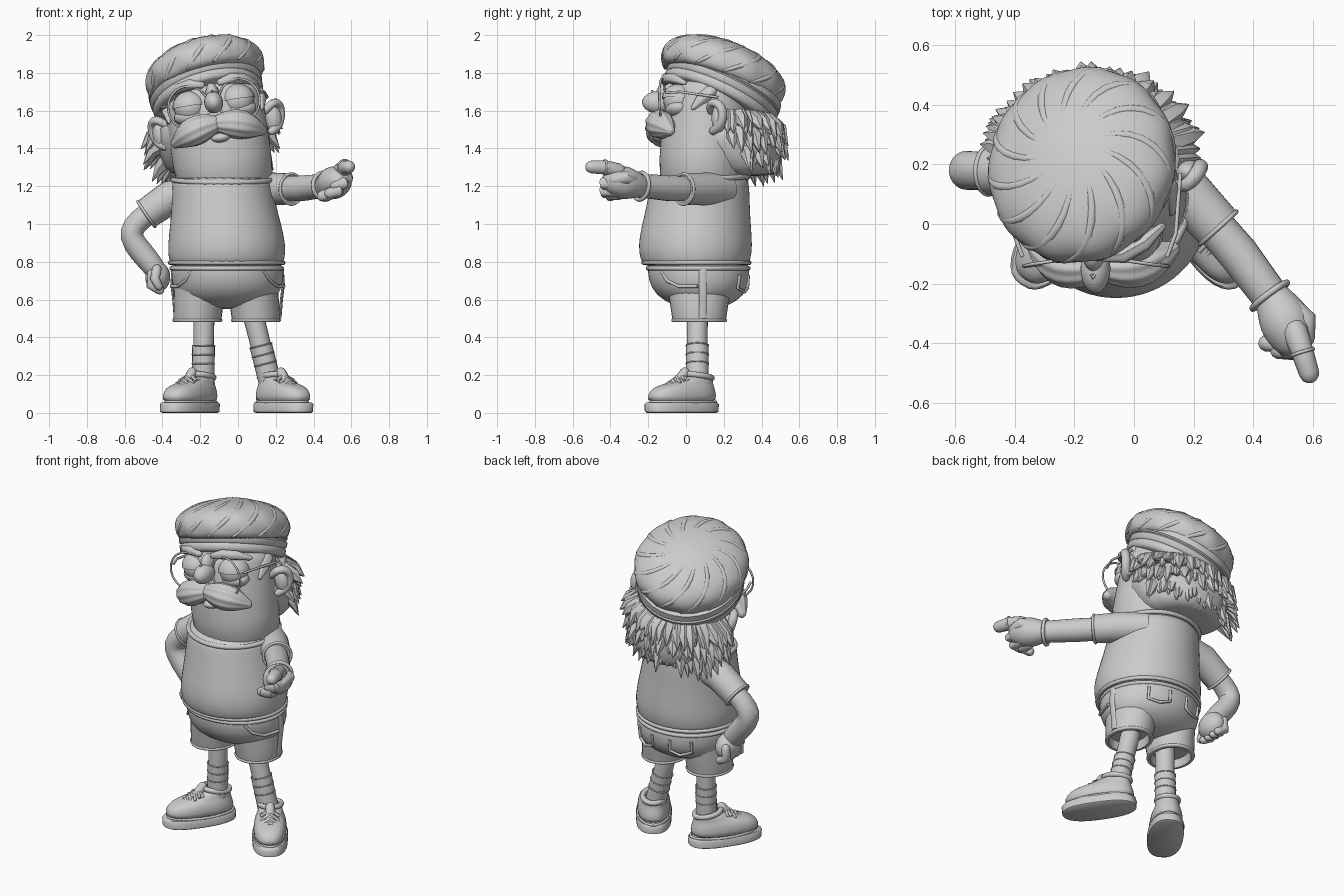
import bpy, bmesh, math, random
from math import sin, cos, pi, radians, copysign
from mathutils import Vector, Matrix, Quaternion

random.seed(4)
if "Cube" in bpy.data.objects:
    bpy.data.objects.remove(bpy.data.objects["Cube"])

clay = bpy.data.materials.new("plain_grey")
clay.use_nodes = True
clay.diffuse_color = (0.6, 0.6, 0.6, 1)
clay.node_tree.nodes["Principled BSDF"].inputs["Base Color"].default_value = (0.6, 0.6, 0.6, 1)

Z = Vector((0, 0, 1))
WORLD = Matrix.Identity(4)


def tilted(origin, normal):
    return Matrix.Translation(origin) @ Z.rotation_difference(Vector(normal)).to_matrix().to_4x4()


# Leaning head frame, tilted crown frame and steeper band frame
FACE = Matrix.Translation((-0.115, 0, 1.55)) @ Matrix.Rotation(radians(-8.5), 4, 'Y')
HAT = tilted((-0.14, 0.148, 1.67), (-0.27, 0.38, 1))
BAND = tilted((-0.15, 0.16, 1.635), (-0.28, 0.48, 1))


def finish(name, bm, frame=WORLD, subdiv=0):
    bm.transform(frame)
    bmesh.ops.recalc_face_normals(bm, faces=bm.faces)
    mesh = bpy.data.meshes.new(name)
    bm.to_mesh(mesh)
    bm.free()
    mesh.polygons.foreach_set("use_smooth", [True] * len(mesh.polygons))
    mesh.set_sharp_from_angle(angle=radians(50))
    mesh.materials.append(clay)
    obj = bpy.data.objects.new(name, mesh)
    bpy.context.collection.objects.link(obj)
    if subdiv:
        obj.modifiers.new("smooth", 'SUBSURF').levels = subdiv
        obj.modifiers["smooth"].render_levels = subdiv


def add_sweep(bm, pts, radii, n=16, dome=False, flat=False, ridge=0, count=0, twist=0, power=1):
    """Tube along a path; each radius is a number or an (rx, ry) pair."""
    pts = [Vector(p) for p in pts]
    radii = [r if isinstance(r, tuple) else (r, r) for r in radii]
    if dome:
        for end, step in ((0, 1), (-1, -2)):
            d = (pts[end] - pts[step]).normalized()
            p, (a, b) = pts[end], radii[end]
            for t in (35, 62, 84):
                t = radians(t)
                at = len(pts) if end else 0
                pts.insert(at, p + d * a * sin(t))
                radii.insert(at, (a * cos(t), b * cos(t)))
    q, last, rings = Quaternion(), Z, []
    for i, p in enumerate(pts):
        d = (pts[min(i + 1, len(pts) - 1)] - pts[max(i - 1, 0)]).normalized()
        if not flat:
            q = last.rotation_difference(d) @ q
            last = d
        ring = []
        for j in range(n):
            a = 2 * pi * j / n
            k = 1 + ridge * cos(count * a + twist * i)
            c, s = (copysign(abs(v) ** power, v) for v in (cos(a), sin(a)))
            ring.append(bm.verts.new(p + q @ Vector((radii[i][0] * k * c, radii[i][1] * k * s, 0))))
        rings.append(ring)
    for low, high in zip(rings, rings[1:]):
        for j in range(n):
            bm.faces.new((low[j], low[(j + 1) % n], high[(j + 1) % n], high[j]))
    bm.faces.new(rings[0])
    bm.faces.new(rings[-1])


def sweep(name, pts, radii, frame=WORLD, subdiv=0, **kw):
    bm = bmesh.new()
    add_sweep(bm, pts, radii, **kw)
    finish(name, bm, frame, subdiv)


def stack(name, rows, frame=WORLD, **kw):
    """Body built from level rings given as (x, y, z, rx, ry)."""
    sweep(name, [r[:3] for r in rows], [r[3:] for r in rows], frame,
          **({"n": 32, "flat": True, "subdiv": 1} | kw))


def ball(name, pos, size, frame=WORLD, cut=None, tilt=0):
    bm = bmesh.new()
    bmesh.ops.create_uvsphere(bm, u_segments=24, v_segments=16, radius=1)
    if cut is not None:
        bmesh.ops.bisect_plane(bm, geom=bm.verts[:] + bm.edges[:] + bm.faces[:],
                               plane_co=(0, 0, cut), plane_no=Z, clear_inner=True)
    local = Matrix.Translation(pos) @ Matrix.Rotation(tilt, 4, 'X') @ Matrix.Diagonal((*size, 1))
    finish(name, bm, frame @ local)


def loop(name, pos, rx, ry, thick, axis=Z, frame=WORLD, n=36):
    """Closed ring, lying square to the given axis."""
    bm = bmesh.new()
    q = Z.rotation_difference(Vector(axis))
    rings = []
    for i in range(n):
        a = 2 * pi * i / n
        out = Vector((cos(a), sin(a), 0))
        c = Vector((rx * cos(a), ry * sin(a), 0))
        rings.append([bm.verts.new(Vector(pos) + q @ (c + thick * (out * cos(b) + Z * sin(b))))
                      for b in (2 * pi * k / 8 for k in range(8))])
    for i in range(n):
        r, s = rings[i], rings[(i + 1) % n]
        for k in range(8):
            bm.faces.new((r[k], s[k], s[(k + 1) % 8], r[(k + 1) % 8]))
    finish(name, bm, frame)


# Shirt, head and collar
stack("shirt", [(-.06, .06, .77, .285, .265), (-.06, .05, .79, .302, .285), (-.06, .05, .85, .314, .302),
                (-.06, .05, .93, .308, .3), (-.07, .06, 1.05, .285, .28), (-.08, .07, 1.16, .27, .268),
                (-.085, .075, 1.23, .266, .258), (-.085, .08, 1.255, .25, .235)])
loop("shirt_hem", (-.06, .055, .795), .3, .28, .012)
loop("collar", (-.083, .078, 1.235), .263, .252, .014, axis=(0, -.06, 1))
stack("head", [(0, .09, -.45, .262, .235), (0, .09, -.2, .264, .235), (0, .11, 0, .264, .235),
               (0, .13, .12, .262, .232), (0, .14, .22, .255, .225)], FACE)

# Hat: folded band, puffed crown and spiral folds across it
sweep("hat_band", [(0, 0, h) for h in (0, .01, .04, .05, .058, .085, .095, .103, .14)],
      [(.28, .295), (.295, .31), (.3, .316), (.293, .308), (.302, .318), (.306, .322), (.297, .313), (.306, .322), (.3, .315)],
      BAND, n=40, flat=True)
crown = [(.065, .285, .3), (.08, .306, .325), (.12, .32, .343), (.165, .321, .345), (.21, .299, .322),
         (.25, .245, .265), (.28, .17, .18), (.3, .085, .085), (.307, .015, .015)]
sweep("hat_crown", [(0, 0, h) for h, a, b in crown], [(a, b) for h, a, b in crown],
      HAT, subdiv=1, n=72, flat=True, ridge=.012, count=11, twist=.75)
bm = bmesh.new()
for k in range(13):
    path = []
    for i, (h, a, b) in enumerate(crown[1:8]):
        turn = 2 * pi * k / 13 + .17 * i
        path.append(((a - .008) * cos(turn), (b - .008) * sin(turn), h - .008))
    add_sweep(bm, path, [.006, .014, .017, .018, .019, .016, .008], n=8)
finish("hat_folds", bm, HAT, 1)

# Hair: solid nape and three rows of tufts
stack("hair_mass", [(-.13, .3, 1.25, .2, .17), (-.13, .29, 1.29, .26, .21), (-.13, .24, 1.42, .305, .275),
                    (-.13, .2, 1.6, .31, .29)], ridge=.02, count=16)
bm = bmesh.new()
for first, last, root, tip, reach, num in ((5, 175, 1.54, 1.43, 1.0, 30), (10, 170, 1.46, 1.35, 1.0, 28),
                                           (25, 155, 1.38, 1.25, .9, 26)):
    for i in range(num):
        a = radians(first + (last - first) * i / (num - 1) + random.uniform(-2, 2))
        out = reach * random.uniform(.92, 1.04)
        pts = []
        for rx, ry, z in ((.26, .24, root), (.33 * out, .3 * out, (root + tip) / 2 + .02),
                          (.38 * out, .335 * out, tip + random.uniform(-.02, .04))):
            x = rx * cos(a)
            pts.append((x - .13, .2 + ry * sin(a), z + .13 * x))
        add_sweep(bm, pts, [.045, .034, .002], n=6)
finish("hair_tufts", bm)

# Face
ball("nose", (0, -.15, .095), (.05, .083, .058), FACE)
ball("nose_bridge", (0, -.1, .135), (.036, .06, .065), FACE)
ball("lower_lip", (.01, -.135, -.095), (.05, .04, .025), FACE)
for side, s in (("left", 1), ("right", -1)):
    ball(side + "_eye", (s * .128, -.035, .085), (.085, .085, .082), FACE)
    ball(side + "_eyelid", (s * .128, -.035, .085), (.093, .094, .09), FACE, cut=.05, tilt=radians(-4))
    ball(side + "_eye_bag", (s * .128, -.04, .04), (.092, .07, .05), FACE)
    sweep(side + "_brow", [(s * .05, -.11, .195), (s * .11, -.105, .208), (s * .18, -.065, .195), (s * .235, -.01, .165)],
          [.018, .027, .026, .013], FACE, n=16, dome=True, ridge=.08, count=6)
    sweep(side + "_moustache", [(s * .01, -.14, -.02), (s * .06, -.145, -.025), (s * .12, -.14, -.04),
                                (s * .18, -.115, -.062), (s * .23, -.085, -.09)],
          [.048, .07, .08, .066, .028], FACE, subdiv=1, n=40, dome=True, ridge=.05, count=10, twist=.15)
    # Glasses
    loop(side + "_glasses_rim", (s * .135, -.125, .085), .11, .115, .006, (s * .15, 1, 0), FACE)
    sweep(side + "_glasses_arm", [(s * .245, -.11, .11), (s * .275, -.03, .11), (s * .285, .17, .08)],
          [.007] * 3, FACE, n=8)
    # Ears and sideburns
    ball(side + "_ear", (s * .3, .175, -.035), (.045, .04, .075), FACE)
    sweep(side + "_ear_rim", [(s * .265, .13, .01), (s * .3, .125, .045), (s * .33, .155, .05), (s * .345, .19, .02),
                              (s * .34, .2, -.035), (s * .315, .175, -.085), (s * .285, .145, -.1)],
          [.02, .024, .026, .027, .026, .028, .024], FACE, n=12, dome=True, subdiv=1)
    sweep(side + "_sideburn", [(s * .238, .13, .11), (s * .242, .085, .075), (s * .246, .04, .03)],
          [.038, .036, .014], FACE, n=20, dome=True, ridge=.08, count=5)
sweep("glasses_bridge", [(-.03, -.13, .12), (0, -.18, .155), (.03, -.13, .12)], [.007] * 3, FACE, n=8)

# Shorts, with hollow leg openings
stack("shorts_seat", [(-.06, .06, .82, .28, .26), (-.06, .065, .78, .296, .268), (-.055, .07, .7, .298, .272),
                      (-.055, .075, .62, .275, .235), (-.055, .08, .57, .2, .15), (-.055, .08, .55, .1, .08)])
loop("waistband", (-.06, .065, .765), .292, .266, .012)
for side, s, top, hem, foot, toe in (("left", 1, .065, .095, .175, .24), ("right", -1, -.195, -.215, -.185, -.255)):
    sweep(side + "_shorts_leg", [(hem, .07, .53), (hem, .07, .48), (hem, .07, .481), (hem, .07, .5),
                                 (hem * .7 + top * .3, .07, .58), (top, .07, .73)],
          [(.1, .115), (.11, .125), (.124, .139), (.128, .143), (.132, .155), (.14, .18)], n=28, flat=True)
    loop(side + "_shorts_hem", (hem, .07, .49), .124, .139, .009)
    sweep(side + "_side_seam", [(-.055 + s * x, .09, z) for x, z in ((.29, .76), (.295, .68), (.285, .6), (.277, .5))],
          [(.008, .022)] * 4, n=8)
    sweep(side + "_pocket", [(-.055 + s * x, y, z) for x, y, z in
                             ((.19, -.13, .75), (.225, -.1, .7), (.265, -.04, .67), (.298, .06, .67))], [.009] * 4, n=8)
    sweep(side + "_back_pocket", [(-.055 + s * x, y, z) for x, y, z in
                                  ((.06, .33, .73), (.06, .325, .66), (.12, .31, .64), (.18, .275, .66), (.18, .285, .73))],
          [.009] * 5, n=8)

    # Leg and ribbed sock
    ankle = Vector((foot, .06, .14))
    knee = Vector((.075 if s > 0 else -.18, .06, .54))
    sweep(side + "_leg", [ankle, ankle.lerp(knee, .5), knee], [.056, .054, .056], n=20)
    sweep(side + "_sock", [ankle, ankle.lerp(knee, .54)], [.06, .06], n=20)
    for t in (.3, .42, .54):
        loop(side + "_sock_rib", ankle.lerp(knee, t), .059, .059, .004, knee - ankle)

    # Shoe: blunt sole, upper, ankle roll and laces, turned outward
    frame = Matrix.Translation((toe, -.023, 0)) @ Matrix.Rotation(radians(s * 34), 4, 'Z')
    stack(side + "_sole", [(0, 0, z, w, l) for z, w, l in ((0, .093, .205), (.006, .101, .217), (.045, .103, .219), (.055, .097, .21))],
          frame, subdiv=0, power=.8)
    stack(side + "_shoe_upper", [(0, 0, .045, .095, .209), (0, .002, .095, .096, .203), (0, .01, .132, .089, .185),
                                 (0, .04, .152, .076, .148), (0, .08, .17, .068, .105), (0, .1, .2, .064, .083)],
          frame, power=.82)
    loop(side + "_shoe_collar", (0, .105, .195), .062, .078, .016, (0, .15, 1), frame)
    loop(side + "_toe_seam", (0, .01, .058), .092, .198, .008, frame=frame)
    sweep(side + "_shoe_tongue", [(0, -.07, .14), (0, -.015, .168), (0, .02, .215)], [.025, .03, .026], frame, n=12, dome=True)
    for k in range(4):
        y, z = -.085 + k * .026, .148 + k * .015
        for c in (-1, 1):
            sweep(side + "_lace", [(-.055, y - c * .012, z - .022), (0, y, z + .012), (.055, y + c * .012, z - .022)],
                  [.008] * 3, frame, n=8)

# Left arm, pointing forward
sweep("left_sleeve", [(.06, .2, 1.18), (.17, .11, 1.185), (.285, -.015, 1.185)], [.09, .088, .082], n=24)
loop("left_cuff", (.283, -.013, 1.185), .081, .081, .008, (.67, -.74, 0))
sweep("left_forearm", [(.22, .05, 1.185), (.35, -.1, 1.19), (.47, -.26, 1.205)], [.066, .068, .062], n=20)
loop("bracelet", (.455, -.24, 1.2), .072, .072, .011, (.6, -.8, .1))
sweep("left_palm", [(.475, -.265, 1.205), (.505, -.32, 1.218), (.525, -.365, 1.225)], [.07, .092, .083], n=20, dome=True, subdiv=1)
sweep("pointing_finger", [(.54, -.36, 1.28), (.565, -.43, 1.3), (.587, -.5, 1.302)], [.042, .038, .034], dome=True)
loop("finger_crease", (.565, -.43, 1.3), .038, .038, .006, (.3, -.95, .05))
for x, y, z in ((.545, -.435, 1.215), (.515, -.435, 1.175), (.475, -.41, 1.16)):
    sweep("left_curled_finger", [(x + .015, y + .06, z), (x + .01, y, z), (x - .03, y + .01, z - .012)], [.032, .034, .028], dome=True)
sweep("left_thumb", [(.53, -.28, 1.23), (.575, -.32, 1.245), (.575, -.38, 1.235)], [.036, .037, .032], dome=True)

# Right arm, fist on hip
sweep("right_sleeve", [(-.24, .17, 1.17), (-.36, .175, 1.14), (-.49, .18, 1.05)], [.085, .09, .082], n=24)
loop("right_cuff", (-.485, .18, 1.053), .081, .081, .008, (-.8, .03, -.55))
sweep("right_arm", [(-.42, .18, 1.1), (-.525, .18, 1.02), (-.573, .18, .96), (-.55, .18, .895), (-.48, .175, .815), (-.43, .17, .75)],
      [.058, .063, .067, .066, .063, .056], n=20, dome=True, subdiv=1)
ball("right_fist", (-.425, .185, .72), (.066, .09, .08))
for i in range(4):
    y = .125 + i * .043
    sweep("right_curled_finger", [(-.455, y, .735), (-.46, y, .675), (-.415, y, .65)], [.026, .027, .024], dome=True, n=12)
sweep("right_thumb", [(-.43, .11, .76), (-.44, .085, .71), (-.42, .09, .67)], [.026, .026, .022], dome=True, n=12)
